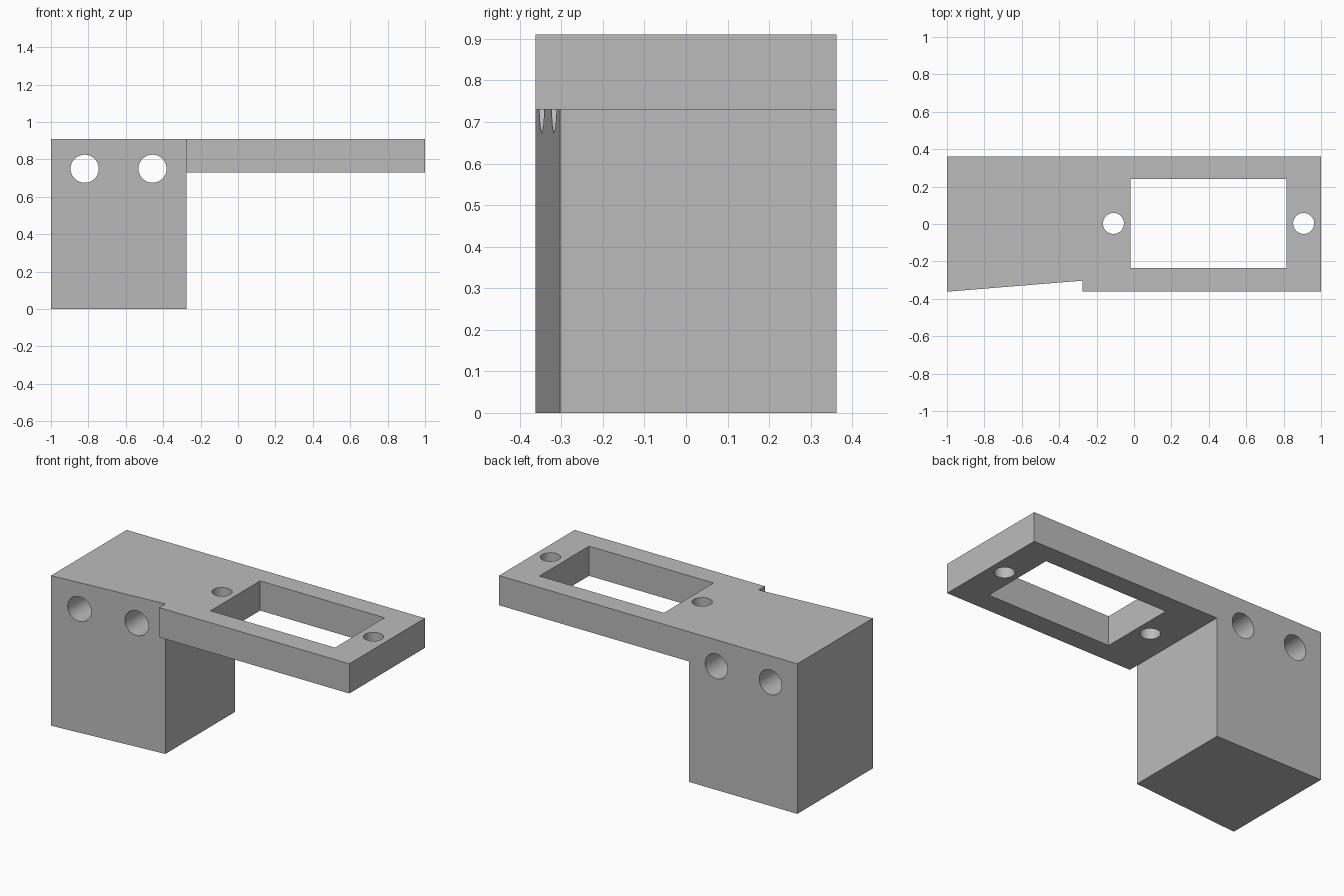
import bpy
from mathutils import Vector

default = bpy.data.objects.get("Cube")
if default:
    bpy.data.objects.remove(default, do_unlink=True)

HEIGHT, PLATE_BOTTOM = 0.91, 0.73
HALF_DEPTH = 0.362
STEP_X, STEP_Y = -0.275, -0.303

grey = bpy.data.materials.new("plain grey")
grey.use_nodes = True
colour = (0.5, 0.5, 0.5, 1)
grey.diffuse_color = colour
grey.node_tree.nodes["Principled BSDF"].inputs["Base Color"].default_value = colour


def prism(name, outline, z0, z1):
    """Upright solid from a counter-clockwise outline."""
    n = len(outline)
    verts = [(x, y, z) for z in (z0, z1) for x, y in outline]
    faces = [tuple(reversed(range(n))), tuple(range(n, 2 * n))]
    faces += [(i, (i + 1) % n, n + (i + 1) % n, n + i) for i in range(n)]
    mesh = bpy.data.meshes.new(name)
    mesh.from_pydata(verts, [], faces)
    mesh.materials.append(grey)
    obj = bpy.data.objects.new(name, mesh)
    bpy.context.collection.objects.link(obj)
    return obj


def box(name, x0, x1, y0, y1, z0, z1):
    return prism(name, [(x0, y0), (x1, y0), (x1, y1), (x0, y1)], z0, z1)


def hole(name, centre, radius, axis):
    rotation = Vector(axis).to_track_quat('Z', 'Y').to_euler()
    bpy.ops.mesh.primitive_cylinder_add(vertices=64, radius=radius, depth=2,
                                        location=centre, rotation=rotation)
    obj = bpy.context.object
    obj.name = name
    obj.data.materials.append(grey)
    return obj


# Bracket body: plan outline with the slanted front of the block
bracket = prism("bracket", [
    (-1, -HALF_DEPTH), (STEP_X, STEP_Y), (STEP_X, -HALF_DEPTH),
    (1, -HALF_DEPTH), (1, HALF_DEPTH), (-1, HALF_DEPTH)], 0, HEIGHT)

# Space under the plate, and the rectangular window
cutters = [
    box("under_plate_cutter", STEP_X, 1.5, -1, 1, -1, PLATE_BOTTOM),
    box("window_cutter", -0.02, 0.815, -0.235, 0.24, 0.5, 1.5),
]
# Screw holes through the plate
for x in (-0.11, 0.907):
    cutters.append(hole("screw_hole_cutter", (x, 0.003, HEIGHT), 0.056, (0, 0, 1)))
# Mounting holes through the block, front to back
for x in (-0.82, -0.457):
    cutters.append(hole("mounting_hole_cutter", (x, 0, 0.75), 0.075, (0, 1, 0)))

bpy.ops.object.select_all(action='DESELECT')
bpy.context.view_layer.objects.active = bracket
bracket.select_set(True)
for cutter in cutters:
    cut = bracket.modifiers.new("cut", 'BOOLEAN')
    cut.operation = 'DIFFERENCE'
    cut.solver = 'EXACT'
    cut.object = cutter
    bpy.ops.object.modifier_apply(modifier=cut.name)
    bpy.data.objects.remove(cutter, do_unlink=True)

bpy.ops.object.shade_smooth_by_angle()
